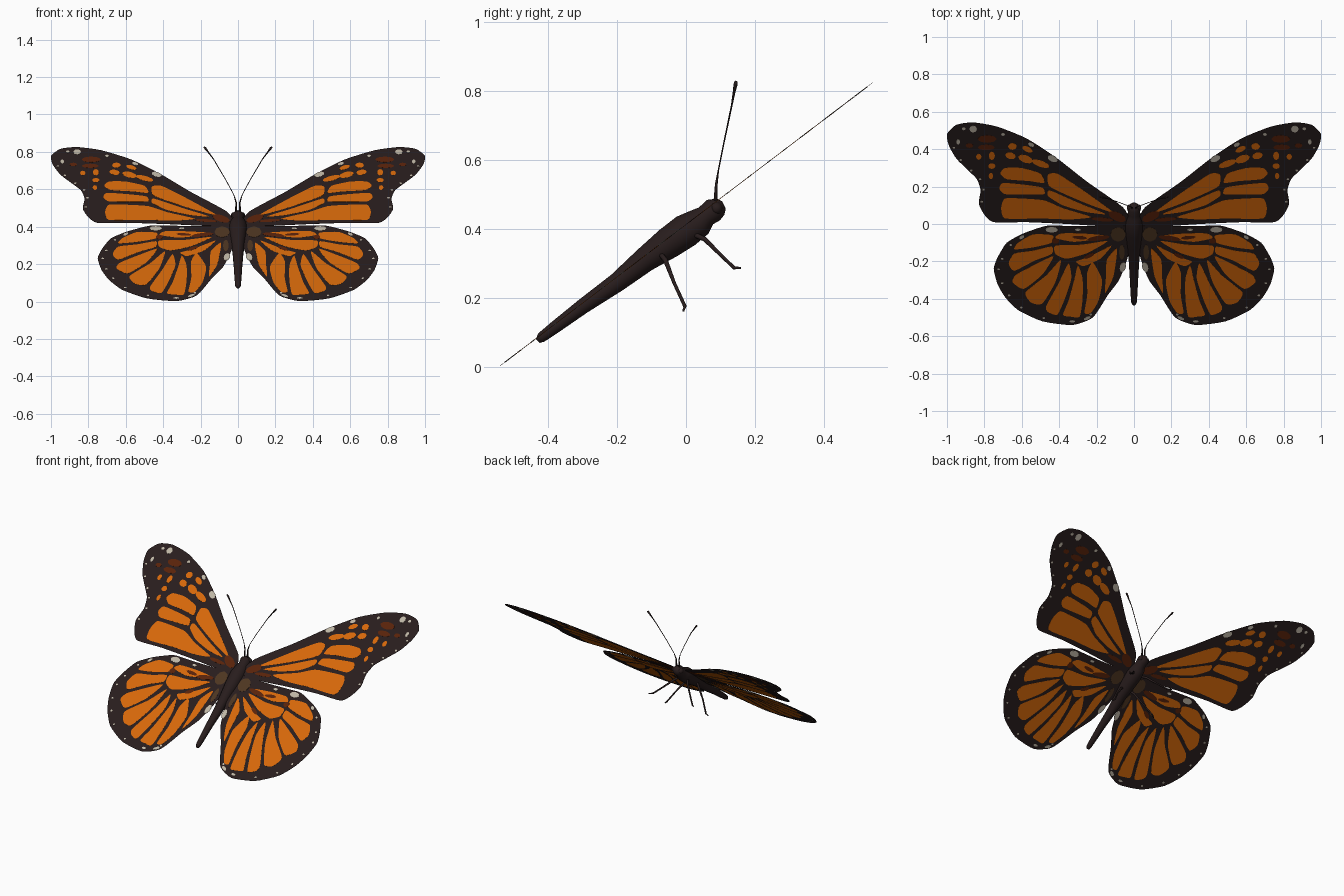
import bpy, bmesh, math
from mathutils import Vector

cube = bpy.data.objects.get("Cube")
if cube:
    bpy.data.objects.remove(cube)


def material(name, *rgb):
    mat = bpy.data.materials.new(name)
    mat.use_nodes = True
    mat.diffuse_color = (*rgb, 1)
    shader = next(n for n in mat.node_tree.nodes if n.type == 'BSDF_PRINCIPLED')
    shader.inputs["Base Color"].default_value = (*rgb, 1)
    shader.inputs["Roughness"].default_value = 0.8
    return mat


DARK = material("dark brown", 0.021, 0.012, 0.012)
ORANGE = material("orange", 0.67, 0.138, 0.003)
RED = material("rust red", 0.10, 0.016, 0.003)
BROWN = material("dull brown", 0.075, 0.036, 0.015)
WHITE = material("off white", 0.52, 0.47, 0.38)

SLOPE = 0.76
NORMAL = Vector((0, -SLOPE, 1)).normalized()


def on_wing(x, y):
    """Point of the tilted wing plane, from hundredths."""
    return Vector((x / 100, y / 100, 0.413 + SLOPE * y / 100))


def smooth_loop(flat, steps=4):
    """Closed rounded curve through a flat list of x, y pairs."""
    pts = [Vector(p) for p in zip(flat[::2], flat[1::2])]
    n, out = len(pts), []
    for i in range(n):
        a, b, c, d = (pts[(i + k) % n] for k in (-1, 0, 1, 2))
        m0, m1 = (c - a) * 0.3, (d - b) * 0.3
        for s in range(steps):
            t = s / steps
            u = 1 - t
            out.append(b * u * u * (1 + 2 * t) + m0 * t * u * u
                       + c * t * t * (3 - 2 * t) - m1 * t * t * u)
    return out


def ellipse(x, y, rx, ry, turn=0):
    ca, sa = math.cos(math.radians(turn)), math.sin(math.radians(turn))
    flat = []
    for i in range(8):
        a = math.tau * i / 8
        u, v = rx * math.cos(a), ry * math.sin(a)
        flat += [x + u * ca - v * sa, y + u * sa + v * ca]
    return flat


def finish(name, bm, mat, mirror=True, smooth=False):
    bmesh.ops.recalc_face_normals(bm, faces=bm.faces)
    mesh = bpy.data.meshes.new(name)
    bm.to_mesh(mesh)
    bm.free()
    mesh.materials.append(mat)
    obj = bpy.data.objects.new(name, mesh)
    bpy.context.collection.objects.link(obj)
    if smooth:
        for poly in mesh.polygons:
            poly.use_smooth = True
    if mirror:
        obj.modifiers.new("Mirror", 'MIRROR').use_mirror_merge = False
    return obj


def plates(name, loops, mat, thick):
    """Thin plates centred on the wing plane, so they show on both sides."""
    bm = bmesh.new()
    for flat in loops:
        low = [bm.verts.new(on_wing(*p) - NORMAL * thick / 2) for p in smooth_loop(flat)]
        face = bm.faces.new(low)
        grown = bmesh.ops.extrude_face_region(bm, geom=[face], use_keep_orig=True)
        top = [g for g in grown["geom"] if isinstance(g, bmesh.types.BMVert)]
        bmesh.ops.translate(bm, verts=top, vec=NORMAL * thick)
    return finish(name, bm, mat)


def tube(name, path, radii, sides=8, mirror=True):
    """Round tube of varying radius along a path."""
    bm = bmesh.new()
    pts = [Vector(p) for p in path]
    rings = []
    for i, (p, r) in enumerate(zip(pts, radii)):
        along = (pts[min(i + 1, len(pts) - 1)] - pts[max(i - 1, 0)]).normalized()
        side = Vector((0, -along.z, along.y)).normalized()
        other = along.cross(side)
        angles = [math.tau * k / sides for k in range(sides)]
        rings.append([bm.verts.new(p + (side * math.cos(a) + other * math.sin(a)) * r)
                      for a in angles])
    for a, b in zip(rings, rings[1:]):
        for k in range(sides):
            j = (k + 1) % sides
            bm.faces.new((a[k], a[j], b[j], b[k]))
    bm.faces.new(rings[0])
    bm.faces.new(rings[-1])
    return finish(name, bm, DARK, mirror, smooth=True)


# Wing membranes
fore_outline = [2, 1, 6, 9, 25, 22.5, 41, 35, 57, 45.5, 73, 52, 86, 54.3, 95, 53, 100, 48,
                99, 42, 95, 35, 89, 29, 84, 24, 82, 18, 83, 11, 80, 5, 75, 1,
                57, 1, 35, 0, 19, -1, 6, -1]
hind_outline = [2, -1, 6, -1, 25, -1.2, 37, -1, 47, -1, 59, -5, 68, -10, 73, -18, 75, -24,
                73, -32, 69, -39, 62, -46, 49, -52, 33, -54, 22, -50, 14, -38,
                8, -30, 4, -20, 2, -11]
plates("forewings", [fore_outline], DARK, 0.001)
plates("hindwings", [hind_outline], DARK, 0.001)

# Orange cells between the veins
fore_cells = [
    [11, 6, 18, 11.5, 30, 20, 41, 27, 46, 26.5, 45.5, 20.5, 37, 16, 24, 10.5],
    [15, 5.3, 30, 11.5, 45, 18, 46, 15, 38, 10, 26, 6.5],
    [48, 22, 50, 27, 60, 30, 69, 30, 71.5, 27, 68, 24, 56, 23],
    [48, 16, 49, 19.5, 58, 21, 70, 22, 72, 19, 69, 16, 58, 15.8],
    [23, 3.8, 38, 8.5, 48, 12.7, 60, 13.7, 69, 13.7, 71, 9, 69, 3, 50, 3, 34, 2.5],
]
fore_spots = [(50, 32.3, 5, 1.7, 20), (58, 34.8, 4, 2, 20), (66, 36.5, 2.8, 1.8, 15),
              (57, 40, 3, 1.4, 25), (65, 41.5, 2.3, 1.8), (76, 36.5, 1.6, 2.2),
              (76, 31, 1.9, 1.5), (76.5, 25.7, 1.2, 1.7), (83, 36, 1.4, 1.6)]
plates("forewing_cells", fore_cells, ORANGE, 0.0018)
plates("forewing_spots", [ellipse(*s) for s in fore_spots], ORANGE, 0.0018)

hind_upper_cells = [
    [16, -6, 28, -5, 39, -5, 42, -7.5, 32, -9.5, 20, -8],
    [43.5, -6, 54, -5.5, 62, -10, 64, -13.5, 54, -12.5, 44, -10],
    [44, -12, 54, -14.2, 64, -15.8, 67, -21, 64, -25, 53, -19.5, 44, -16],
    [43, -17.2, 52, -21.2, 63, -27, 65, -31, 59, -34.7, 49, -27],
    [14, -9, 28, -11, 42, -11.5, 42, -16, 36, -18.5, 25, -15.5],
]
hind_lower_cells = [
    [39, -19, 47, -27.5, 58, -36.5, 55, -42, 49, -42.5, 42, -31],
    [35, -21, 40.5, -32, 47, -44, 46, -47, 41, -48.5, 37, -40, 33.5, -29],
    [30, -22, 32, -30, 35, -41, 38, -48.5, 34, -49.5, 29, -49.5, 27.5, -40, 27.5, -29],
    [22, -20.5, 25, -26, 25, -38, 26.5, -47.5, 23, -47.5, 19, -41, 17, -30],
    [9, -13, 14.5, -19, 15, -28, 15.5, -37, 11, -28],
    [12, -11.5, 24, -17.5, 31, -20, 27, -22.5, 18, -18.5],
]
plates("hindwing_upper_cells", hind_upper_cells, ORANGE, 0.0018)
plates("hindwing_lower_cells", hind_lower_cells, ORANGE, 0.0018)

# Rust patches at the wing roots, hindwing fronts and forewing tips
rust = [(78.5, 45.5, 5, 2), (79, 41, 4.5, 1.5), (88, 42, 2, 1.2), (9, 4, 5, 2.3, 25),
        (17, 2.5, 6, 1, 5), (19, -7.5, 6, 1.3, -8), (29, -7.2, 4, 0.9, 5),
        (42, -9, 2, 1.5), (24, -17, 3, 1, -25)]
plates("rust_patches", [ellipse(*s) for s in rust], RED, 0.0022)
plates("root_patches", [ellipse(8.5, -5.5, 4, 3.8), ellipse(6.5, -15, 1.5, 4)], BROWN, 0.0026)

# Pale spots and the specks along the margins
pale = [(86, 50.8, 2, 1.8), (43.5, 35, 2.8, 1.6, 25), (44, -3, 3.3, 1.5), (30, -3, 1.5, 0.6),
        (6, -23, 1.6, 2.6, 15), (55, 42.5, 1.7, 1, 25), (94, 44, 1, 1.4),
        (60, -7, 1.5, 0.8, -35), (70, 48, 1, 0.8), (25, -50.3, 2, 0.8, -25),
        (33, -52, 1.5, 0.6), (91, 51, 1, 0.8)]
specks = []
for outline, centre, picks in ((fore_outline, Vector((60, 25)), range(9, 15)),
                               (hind_outline, Vector((37, -26)), range(6, 15))):
    for i in picks:
        spot = Vector(outline[2 * i:2 * i + 2]).lerp(centre, 0.07)
        specks.append(ellipse(spot.x, spot.y, 0.7, 0.5))
plates("pale_spots", [ellipse(*s) for s in pale], WHITE, 0.003)
plates("margin_specks", specks, WHITE, 0.003)

# Body: abdomen, thorax and head in one tapering form
body = [(-43, 7.5, 0.8), (-42, 8.5, 1.5), (-38, 11.5, 1.8), (-30, 17.5, 2.2), (-20, 24.5, 2.8),
        (-12, 31, 3.6), (-5, 36, 4.6), (0, 39.5, 4.9), (4, 42, 4.2), (5.8, 43.8, 3.2),
        (8, 45.5, 3.5), (10, 46.5, 2.6), (11, 47, 1.2)]
tube("body", [(0, y / 100, z / 100) for y, z, r in body],
     [r / 100 for y, z, r in body], sides=16, mirror=False)

# Eyes
bm = bmesh.new()
bmesh.ops.create_uvsphere(bm, u_segments=12, v_segments=8, radius=0.018)
bmesh.ops.translate(bm, verts=bm.verts, vec=(0.021, 0.088, 0.46))
finish("eyes", bm, DARK, smooth=True)

# Antennae with clubbed ends
tube("antennae",
     [(0.01, 0.085, 0.47), (0.01, 0.088, 0.53), (0.022, 0.094, 0.57), (0.065, 0.11, 0.65),
      (0.13, 0.133, 0.76), (0.16, 0.14, 0.80), (0.175, 0.144, 0.82), (0.182, 0.145, 0.828)],
     [0.006, 0.004, 0.002, 0.002, 0.0025, 0.004, 0.006, 0.004])

# Legs
tube("front_legs",
     [(0.02, 0.01, 0.39), (0.05, 0.055, 0.37), (0.10, 0.10, 0.325),
      (0.145, 0.14, 0.287), (0.165, 0.158, 0.287)],
     [0.008, 0.007, 0.005, 0.005, 0.003])
tube("rear_legs",
     [(0.02, -0.08, 0.335), (0.05, -0.06, 0.31), (0.10, -0.035, 0.245),
      (0.145, -0.003, 0.175), (0.16, -0.008, 0.162)],
     [0.008, 0.007, 0.005, 0.005, 0.003])
